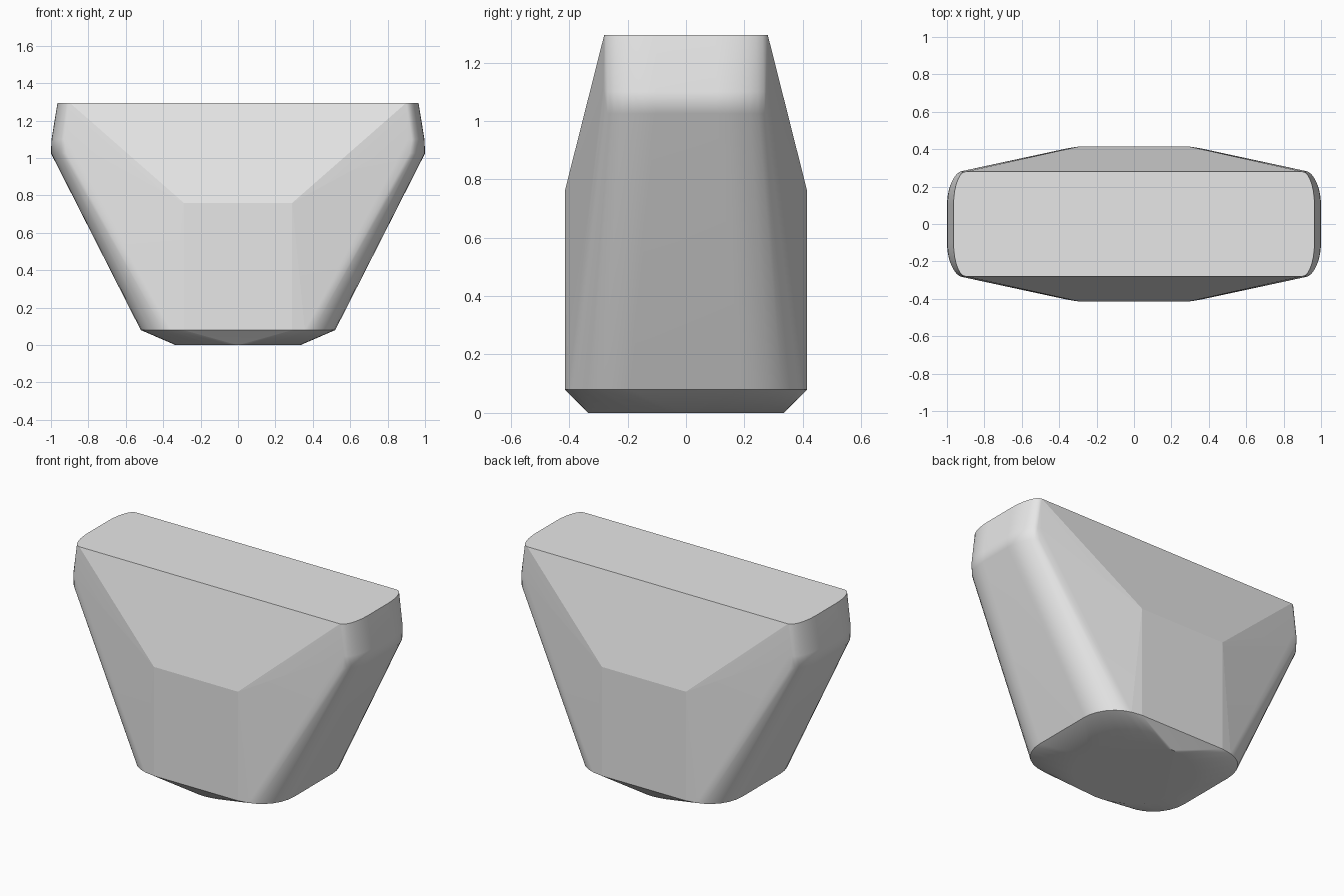
import bpy, bmesh
from math import sin, cos, pi, radians

cube = bpy.data.objects.get("Cube")
if cube:
    bpy.data.objects.remove(cube, do_unlink=True)

# Single plain material
grey = bpy.data.materials.new("light grey")
grey.use_nodes = True
colour = (0.8, 0.8, 0.8, 1)
grey.diffuse_color = colour
grey.node_tree.nodes["Principled BSDF"].inputs["Base Color"].default_value = colour

bm = bmesh.new()


def mirrored(x, y, z):
    """Add a point to all four quadrants."""
    for sx in (-1, 1):
        for sy in (-1, 1):
            bm.verts.new((sx * x, sy * y, z))


def rounded_end(z, x_in, y_in, x_out, y_flat, steps=7):
    """Quarter-ellipse corner leading to a flat end."""
    for i in range(steps + 1):
        t = i / steps * pi / 2
        mirrored(x_in + (x_out - x_in) * sin(t),
                 y_flat + (y_in - y_flat) * cos(t), z)


# Round foot
for i in range(48):
    a = 2 * pi * i / 48
    bm.verts.new((0.335 * cos(a), 0.335 * sin(a), 0))

# Flat centre panels, front and back
FRONT_X, FRONT_Y = 0.29, 0.415
for z in (0.08, 0.76):
    mirrored(FRONT_X, FRONT_Y, z)

# Flaring rounded ends: base, shoulder, top
rounded_end(0.08, 0.31, 0.41, 0.52, 0.19)
rounded_end(1.025, 0.895, 0.287, 1.0, 0.105)
rounded_end(1.10, 0.91, 0.285, 0.997, 0.105)
rounded_end(1.295, 0.90, 0.28, 0.965, 0.10)

# Wrap the profiles in one faceted skin
hull = bmesh.ops.convex_hull(bm, input=bm.verts[:])
loose = {g for g in hull["geom_interior"] + hull["geom_unused"]
         if isinstance(g, bmesh.types.BMVert)}
bmesh.ops.delete(bm, geom=list(loose), context='VERTS')
bmesh.ops.dissolve_limit(bm, angle_limit=radians(0.6),
                         verts=bm.verts[:], edges=bm.edges[:])
bmesh.ops.recalc_face_normals(bm, faces=bm.faces[:])

# Smooth the rounded ends, keep the panel creases crisp
for f in bm.faces:
    f.smooth = True
for e in bm.edges:
    panel = any(abs(v.co.x) < FRONT_X + 0.005 and v.co.z > 0.7 for v in e.verts)
    e.smooth = not (panel or e.calc_face_angle(0) > radians(38)
                    or all(abs(v.co.z - 0.08) < 0.01 for v in e.verts))

mesh = bpy.data.meshes.new("body")
bm.to_mesh(mesh)
bm.free()
mesh.materials.append(grey)
body = bpy.data.objects.new("body", mesh)
bpy.context.collection.objects.link(body)
weighted = body.modifiers.new("weighted normals", 'WEIGHTED_NORMAL')
weighted.keep_sharp = True
